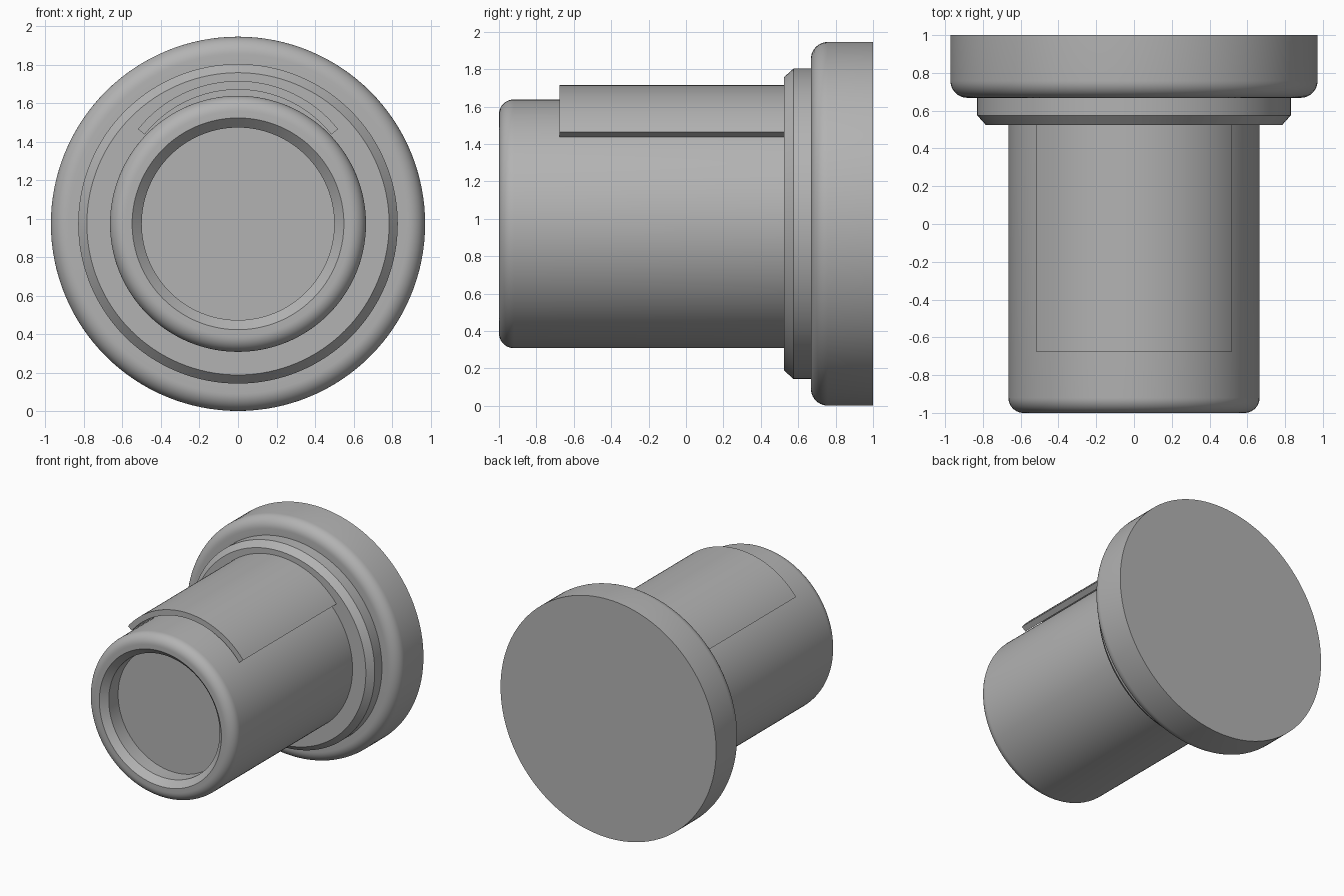
import bpy, bmesh, math

if "Cube" in bpy.data.objects:
    bpy.data.objects.remove(bpy.data.objects["Cube"])

AXIS_Z = 0.973
SEGMENTS = 128

grey = bpy.data.materials.new("plain_grey")
grey.diffuse_color = (0.45, 0.45, 0.45, 1)
grey.use_nodes = True
grey.node_tree.nodes["Principled BSDF"].inputs["Base Color"].default_value = grey.diffuse_color


def finish(name, bm):
    bmesh.ops.recalc_face_normals(bm, faces=bm.faces)
    mesh = bpy.data.meshes.new(name)
    bm.to_mesh(mesh)
    bm.free()
    mesh.materials.append(grey)
    obj = bpy.data.objects.new(name, mesh)
    bpy.context.collection.objects.link(obj)
    bpy.ops.object.select_all(action='DESELECT')
    obj.select_set(True)
    bpy.context.view_layer.objects.active = obj
    bpy.ops.object.shade_smooth_by_angle(angle=math.radians(30))
    return obj


def fillet(radius, y, size, steps=10):
    """Rounded front outer corner, from the front face to the side wall."""
    return [(radius - size + size * math.sin(a), y + size - size * math.cos(a))
            for a in (math.pi / 2 * i / steps for i in range(steps + 1))]


def revolve(name, profile):
    """Turn a (radius, y) profile around the horizontal axis."""
    bm = bmesh.new()
    rings = []
    for r, y in profile:
        if r == 0:
            rings.append([bm.verts.new((0, y, AXIS_Z))] * SEGMENTS)
        else:
            angles = [2 * math.pi * i / SEGMENTS for i in range(SEGMENTS)]
            rings.append([bm.verts.new((r * math.sin(a), y, AXIS_Z + r * math.cos(a)))
                          for a in angles])
    for a, b in zip(rings, rings[1:]):
        for i in range(SEGMENTS):
            j = (i + 1) % SEGMENTS
            bm.faces.new(dict.fromkeys((a[i], a[j], b[j], b[i])))
    return finish(name, bm)


# Barrel with a chamfered, recessed front end
revolve("barrel", [(0, -0.83), (0.50, -0.83), (0.50, -0.95), (0.55, -1.0)]
        + fillet(0.665, -1.0, 0.08) + [(0.665, 0.525)])

# Chamfered collar between barrel and flange
revolve("collar", [(0.665, 0.525), (0.785, 0.525), (0.83, 0.575), (0.83, 0.668)])

# Wide end flange with a rounded front edge and a flat back
revolve("flange", [(0.83, 0.668)] + fillet(0.972, 0.668, 0.09)
        + [(0.972, 1.0), (0, 1.0)])

# Curved cover plate, arched slightly clear of the barrel top
bm = bmesh.new()
centre_z, half_angle, steps = 1.05, math.radians(51.4), 40
sections = []
for i in range(steps + 1):
    a = half_angle * (2 * i / steps - 1)
    sections.append([bm.verts.new((r * math.sin(a), y, centre_z + r * math.cos(a)))
                     for r, y in ((0.62, -0.675), (0.665, -0.675),
                                  (0.665, 0.525), (0.62, 0.525))])
for s, t in zip(sections, sections[1:]):
    for k in range(4):
        n = (k + 1) % 4
        bm.faces.new((s[k], s[n], t[n], t[k]))
bm.faces.new(sections[0])
bm.faces.new(sections[-1])
finish("cover_plate", bm)
